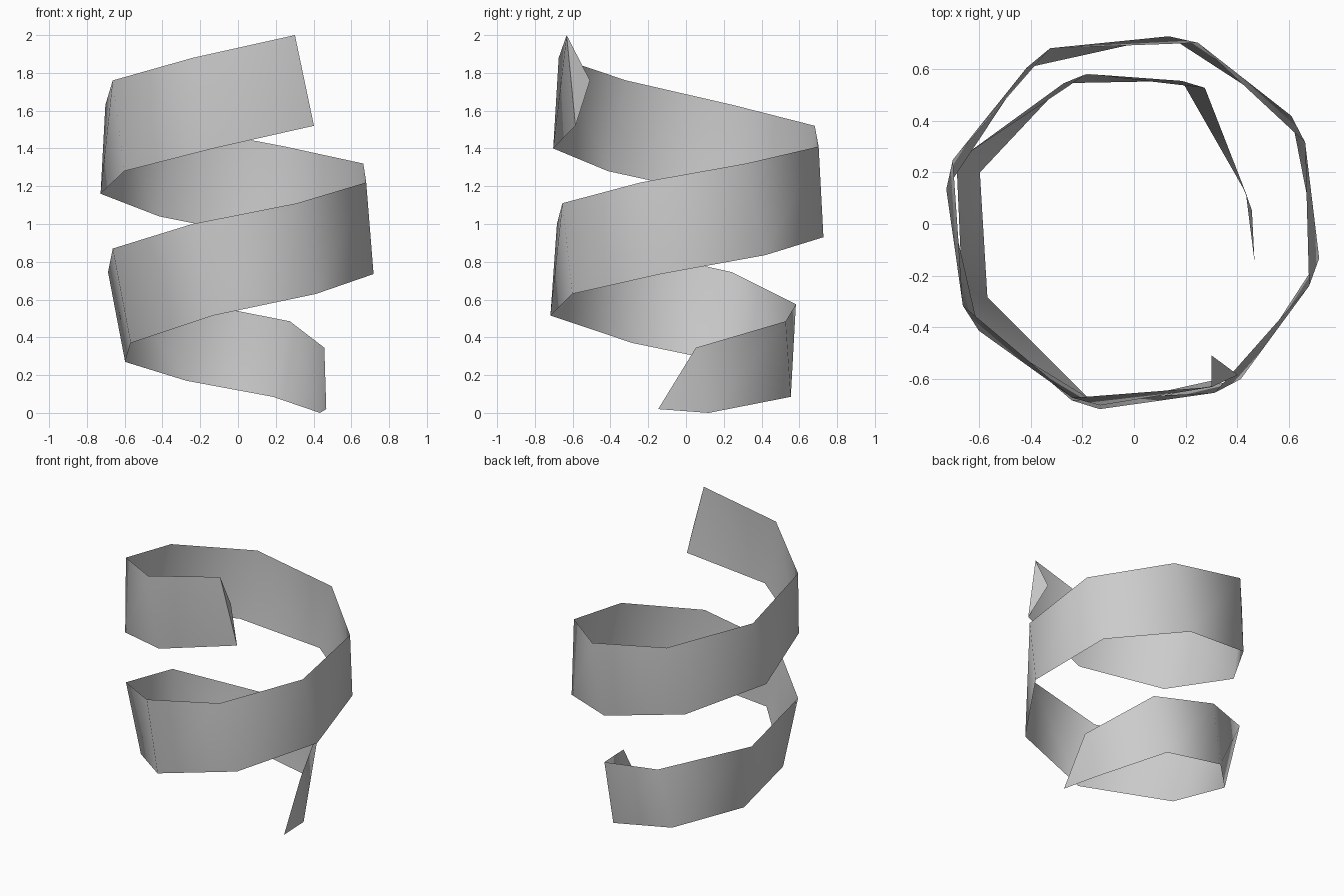
import bpy
import bmesh
import math
from mathutils import Vector

default_cube = bpy.data.objects.get("Cube")
if default_cube:
    bpy.data.objects.remove(default_cube, do_unlink=True)

# One flat grey for the whole ribbon
grey = bpy.data.materials.new("light_grey")
grey.use_nodes = True
colour = (0.6, 0.6, 0.6, 1)
grey.diffuse_color = colour
grey.node_tree.nodes["Principled BSDF"].inputs["Base Color"].default_value = colour

STEP = 45  # turn between neighbouring ribs


def polar(radius, degrees, height):
    """Point on the coil, from its distance, bearing and height."""
    angle = math.radians(degrees)
    return Vector((radius * math.cos(angle), radius * math.sin(angle), height))


def lag(radius):
    """The tightened end of the coil runs slightly ahead of the regular turn."""
    if radius < .5:
        return 19
    return 8 if radius < .65 else 0


def edge_points(start, radii, heights):
    """Winds one edge of the ribbon downwards, clockwise from above."""
    return [polar(radius, start - STEP * i - lag(radius), height)
            for i, (radius, height) in enumerate(zip(radii, heights))]


# Upper and lower edges of the ribbon, from the top end down
upper_edge = edge_points(
    -64.5,
    (.7, .715, .735, .745, .755, .745, .735, .72, .725, .725, .735, .73, .61, .595, .46),
    (2, 1.88, 1.76, 1.63, 1.52, 1.41, 1.32, 1.22, 1.11, 1, .87, .745, .575, .485, .345))
lower_edge = edge_points(
    -55.5,
    (.71, .715, .73, .74, .735, .74, .74, .73, .73, .73, .635, .63, .61, .585, .45),
    (1.52, 1.4, 1.28, 1.16, 1.04, .93, .835, .735, .63, .515, .37, .27, .17, .085, 0))

# Ribbon body: two triangles between neighbouring ribs
bm = bmesh.new()
upper = [bm.verts.new(point) for point in upper_edge]
lower = [bm.verts.new(point) for point in lower_edge]
for i in range(len(upper) - 1):
    bm.faces.new((upper[i], upper[i + 1], lower[i + 1]))
    bm.faces.new((upper[i], lower[i + 1], lower[i]))

# Pointed flaps: the top one folds inwards, the bottom one trails on
top_tip = bm.verts.new(polar(.59, -59.5, 1.76))
bottom_tip = bm.verts.new(polar(.49, -17.5, .02))
bm.faces.new((upper[0], lower[0], top_tip))
bm.faces.new((upper[-1], bottom_tip, lower[-1]))

mesh = bpy.data.meshes.new("spiral_ribbon")
bm.to_mesh(mesh)
bm.free()
mesh.materials.append(grey)

# Smooth along the coil, with a crisp fold at the top flap
ribbon = bpy.data.objects.new("spiral_ribbon", mesh)
bpy.context.collection.objects.link(ribbon)
bpy.ops.object.select_all(action='DESELECT')
ribbon.select_set(True)
bpy.context.view_layer.objects.active = ribbon
bpy.ops.object.shade_smooth_by_angle(angle=math.radians(70))
